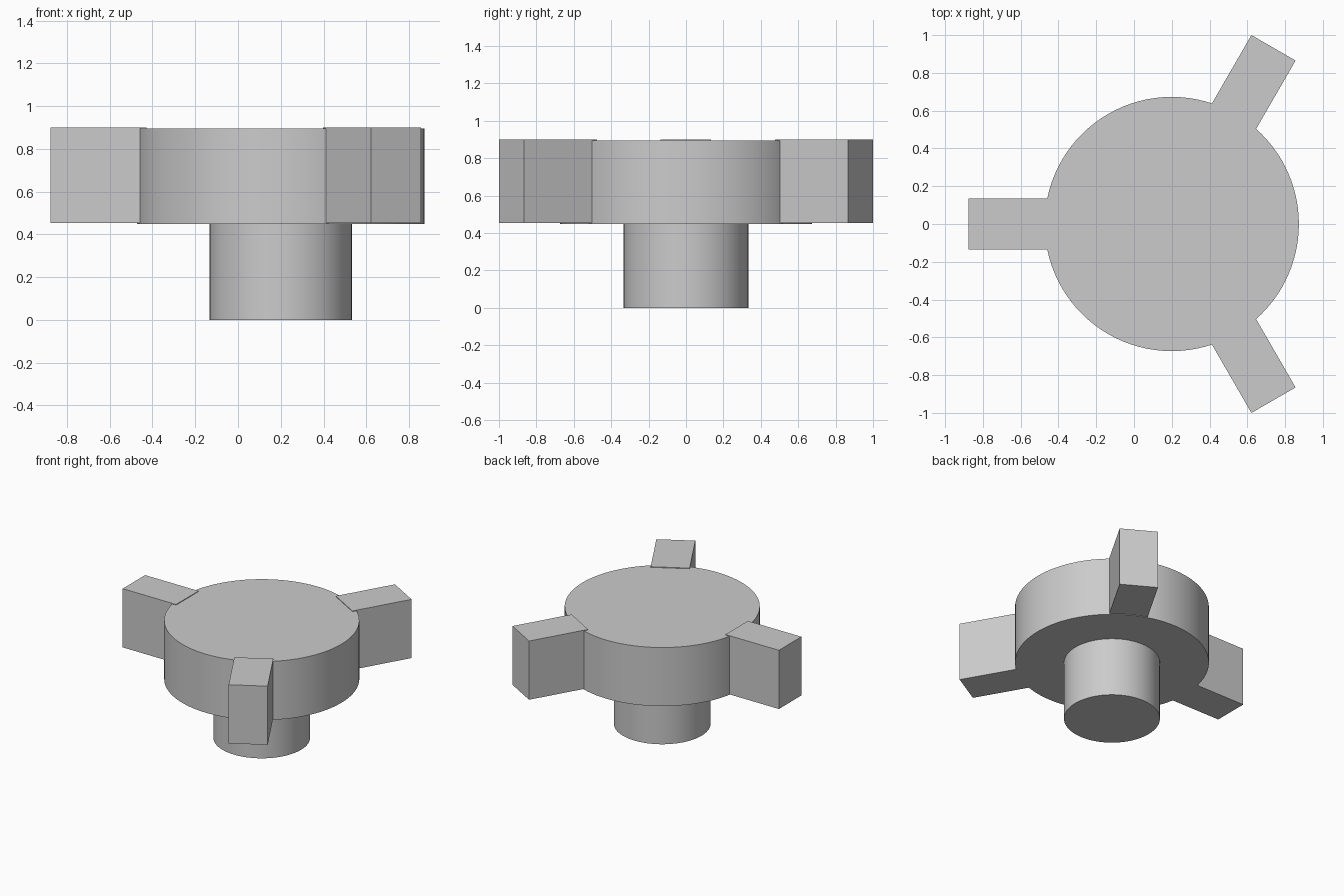
import bpy
import math
from mathutils import Matrix

cube = bpy.data.objects.get("Cube")
if cube:
    bpy.data.objects.remove(cube, do_unlink=True)

AXIS_X = 0.2  # shared axis of the round parts

grey = bpy.data.materials.new("plain grey")
grey.use_nodes = True
colour = (0.6, 0.6, 0.6, 1)
grey.diffuse_color = colour
grey.node_tree.nodes["Principled BSDF"].inputs["Base Color"].default_value = colour


def cylinder(name, radius, bottom, top):
    bpy.ops.mesh.primitive_cylinder_add(
        vertices=96, radius=radius, depth=top - bottom,
        location=(AXIS_X, 0, (bottom + top) / 2))
    obj = bpy.context.object
    obj.name = name
    obj.data.materials.append(grey)
    bpy.ops.object.shade_smooth_by_angle(angle=math.radians(30))


def lug(name, angle, inner, outer, width, bottom, top):
    bpy.ops.mesh.primitive_cube_add(size=1)
    obj = bpy.context.object
    obj.name = name
    obj.data.transform(
        Matrix.Translation(((inner + outer) / 2, 0, (bottom + top) / 2))
        @ Matrix.Diagonal((outer - inner, width, top - bottom, 1)))
    obj.location.x = AXIS_X
    obj.rotation_euler.z = angle
    obj.data.materials.append(grey)


# Round body on a narrower stem
cylinder("stem", 0.333, 0, 0.449)
cylinder("disc", 0.673, 0.449, 0.895)

# Three radial lugs, standing slightly proud of the disc top
for name, degrees in (("back_lug", 60), ("right_lug", 180), ("front_lug", 300)):
    lug(name, math.radians(degrees), 0.627, 1.077, 0.27, 0.453, 0.9)
